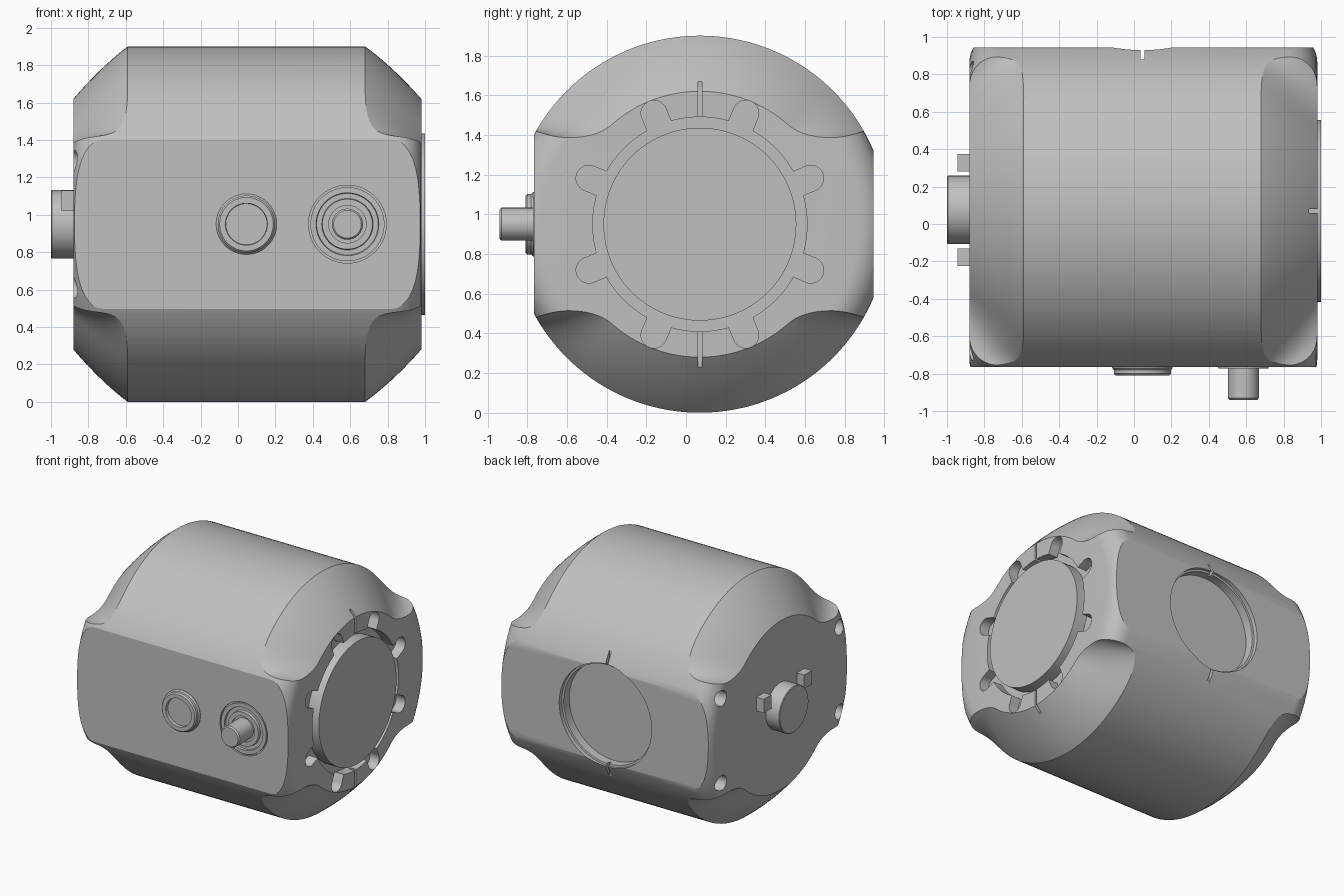
import bpy, bmesh
from math import sin, cos, pi, radians, tau
from mathutils import Matrix, Vector

if "Cube" in bpy.data.objects:
    bpy.data.objects.remove(bpy.data.objects["Cube"], do_unlink=True)

CY, CZ, R = 0.07, 0.95, 0.95        # housing axis and radius
LEFT, RIGHT = -0.88, 0.98           # housing end planes
FRONT, BACK = -0.765, 0.945         # flat side planes

grey = bpy.data.materials.new("cast grey")
grey.use_nodes = True
grey.diffuse_color = (0.53, 0.53, 0.53, 1)
grey.node_tree.nodes["Principled BSDF"].inputs["Base Color"].default_value = grey.diffuse_color


def finish(name, bm):
    bmesh.ops.recalc_face_normals(bm, faces=bm.faces)
    mesh = bpy.data.meshes.new(name)
    bm.to_mesh(mesh)
    bm.free()
    mesh.materials.append(grey)
    ob = bpy.data.objects.new(name, mesh)
    bpy.context.collection.objects.link(ob)
    return ob


def loft(name, rings):
    """Skin closed rings of points and cap both ends."""
    bm = bmesh.new()
    rows = [[bm.verts.new(p) for p in ring] for ring in rings]
    for a, b in zip(rows, rows[1:]):
        for i in range(len(a)):
            j = (i + 1) % len(a)
            bm.faces.new((a[i], a[j], b[j], b[i]))
    bm.faces.new(rows[0])
    bm.faces.new(rows[-1])
    return finish(name, bm)


def turned(name, profile, axis, u, z, n=64):
    """Lathe (radius, position) pairs around the x or y axis."""
    rings = []
    for r, h in profile:
        ring = []
        for i in range(n):
            a = tau * i / n
            c, s = u + r * cos(a), z + r * sin(a)
            ring.append((h, c, s) if axis == "x" else (c, h, s))
        rings.append(ring)
    return loft(name, rings)


def box(name, lo, hi, turn=None):
    lo, hi = Vector(lo), Vector(hi)
    bm = bmesh.new()
    bmesh.ops.create_cube(bm, size=1)
    bmesh.ops.scale(bm, vec=hi - lo, verts=bm.verts)
    bmesh.ops.translate(bm, vec=(lo + hi) / 2, verts=bm.verts)
    if turn is not None:
        bmesh.ops.rotate(bm, cent=(0, CY, CZ), verts=bm.verts,
                         matrix=Matrix.Rotation(turn, 3, "X"))
    return finish(name, bm)


def cut(target, tool):
    tool.hide_render = True
    mod = target.modifiers.new("cut", "BOOLEAN")
    mod.operation, mod.solver, mod.object = "DIFFERENCE", "EXACT", tool
    bpy.context.view_layer.objects.active = target
    bpy.ops.object.modifier_apply(modifier=mod.name)
    bpy.data.objects.remove(tool, do_unlink=True)


def shoulder_cutter(x0, length, side):
    """Scooped shoulder: sloping floor that blends up into rounded ends."""
    core, blend = radians(41.5), radians(19.5)
    steps = [i / 12 for i in range(1, 13)]
    end = [(core + blend * sin(t * pi / 2), 1 - cos(t * pi / 2)) for t in steps]
    mid = [(core * i / 12, 0) for i in range(-12, 13)]
    path = [(-a, f) for a, f in reversed(end)] + mid + end
    rings = []
    for k in range(-1, 38):
        u = k / 30 if k >= 0 else -0.02
        floor = R - 0.28 * u + 0.06 * u * (1 - u)
        x = x0 + length * u
        pts = [(floor + (1.0 - floor) * f, a) for a, f in path]
        pts += [(1.2, a) for a, f in reversed(path)]
        rings.append([(x, CY + r * sin(a), CZ + side * r * cos(a)) for r, a in pts])
    return loft("shoulder_cutter", rings)


# Housing: rounded drum with flat front and back
arc = [radians(a) for a in range(0, 91, 9)]
edge = 0.155
profile = [(R - edge + edge * sin(a), LEFT + edge - edge * cos(a)) for a in arc]
profile += [(R - edge + edge * cos(a), RIGHT - edge + edge * sin(a)) for a in arc]
housing = turned("housing", profile, "x", CY, CZ, 144)
cut(housing, box("front_cutter", (-2, -2, -1), (2, FRONT, 3)))
cut(housing, box("back_cutter", (-2, BACK, -1), (2, 2, 3)))

# Scooped shoulders above and below at each end
for side in (1, -1):
    cut(housing, shoulder_cutter(0.68, 0.30, side))
    cut(housing, shoulder_cutter(-0.59, -0.29, side))

# Right end: round recess with eight slots and two alignment slits
floor = RIGHT - 0.08
cut(housing, turned("recess_cutter", [(0.54, floor), (0.54, 1.2)], "x", CY, CZ, 96))
for k in range(8):
    a = radians(22.5 + 45 * k)
    cut(housing, box("slot_cutter", (floor, CY - 0.065, CZ + 0.5),
                     (1.2, CY + 0.065, CZ + 0.605), a))
    cut(housing, turned("slot_end_cutter", [(0.0651, floor), (0.0651, 1.2)], "x",
                        CY - 0.605 * sin(a), CZ + 0.605 * cos(a), 32))
for a in (0, pi):
    cut(housing, box("slit_cutter", (RIGHT - 0.05, CY - 0.01, CZ + 0.5),
                     (1.2, CY + 0.01, CZ + 0.72), a))

# Left end: four mounting holes
for dy in (-0.74, 0.74):
    for dz in (-0.335, 0.335):
        cut(housing, turned("hole_cutter", [(0.06, -0.76), (0.06, -1.2)], "x",
                            CY + dy, CZ + dz, 32))

# Back: stepped round window and two slits
cut(housing, turned("window_cutter", [(0.39, 0.84), (0.39, 0.91), (0.405, 0.912), (0.405, 1.2)],
                    "y", 0.045, CZ, 96))
for s in (-1, 1):
    z0, z1 = sorted((CZ + s * 0.36, CZ + s * 0.52))
    cut(housing, box("back_slit_cutter", (0.035, 0.88, z0), (0.055, 1.2, z1)))

# Front: seat for the spindle collar
cut(housing, turned("collar_cutter", [(0.208, -0.75), (0.208, -1)], "y", 0.585, CZ))

parts = [housing]
parts.append(turned("end_disc", [(0.486, 0.85), (0.486, 1.0)], "x", CY, CZ, 96))
parts.append(turned("end_shaft", [(0.183, -0.8), (0.183, -0.995), (0.178, -1.0)], "x", 0.075, CZ))
for name, y in (("front_tab", -0.225), ("back_tab", 0.28)):
    parts.append(box(name, (-0.945, y, 1.02), (-0.8, y + 0.095, 1.13)))

# Front button ring and stepped spindle
parts.append(turned("button", [(0.162, -0.75), (0.162, -0.77), (0.153, -0.78), (0.153, -0.8),
                               (0.143, -0.81), (0.112, -0.81), (0.11, -0.785)], "y", 0.045, CZ))
parts.append(turned("spindle", [(0.198, -0.74), (0.198, -0.765), (0.168, -0.765), (0.164, -0.747),
                                (0.138, -0.747), (0.134, -0.772), (0.1, -0.772), (0.1, -0.76),
                                (0.083, -0.76), (0.083, -0.93), (0.074, -0.94)], "y", 0.585, CZ))

# Smooth round surfaces, keep crisp edges
for ob in parts:
    bpy.ops.object.select_all(action="DESELECT")
    ob.select_set(True)
    bpy.context.view_layer.objects.active = ob
    bpy.ops.object.shade_smooth_by_angle(angle=radians(25))
